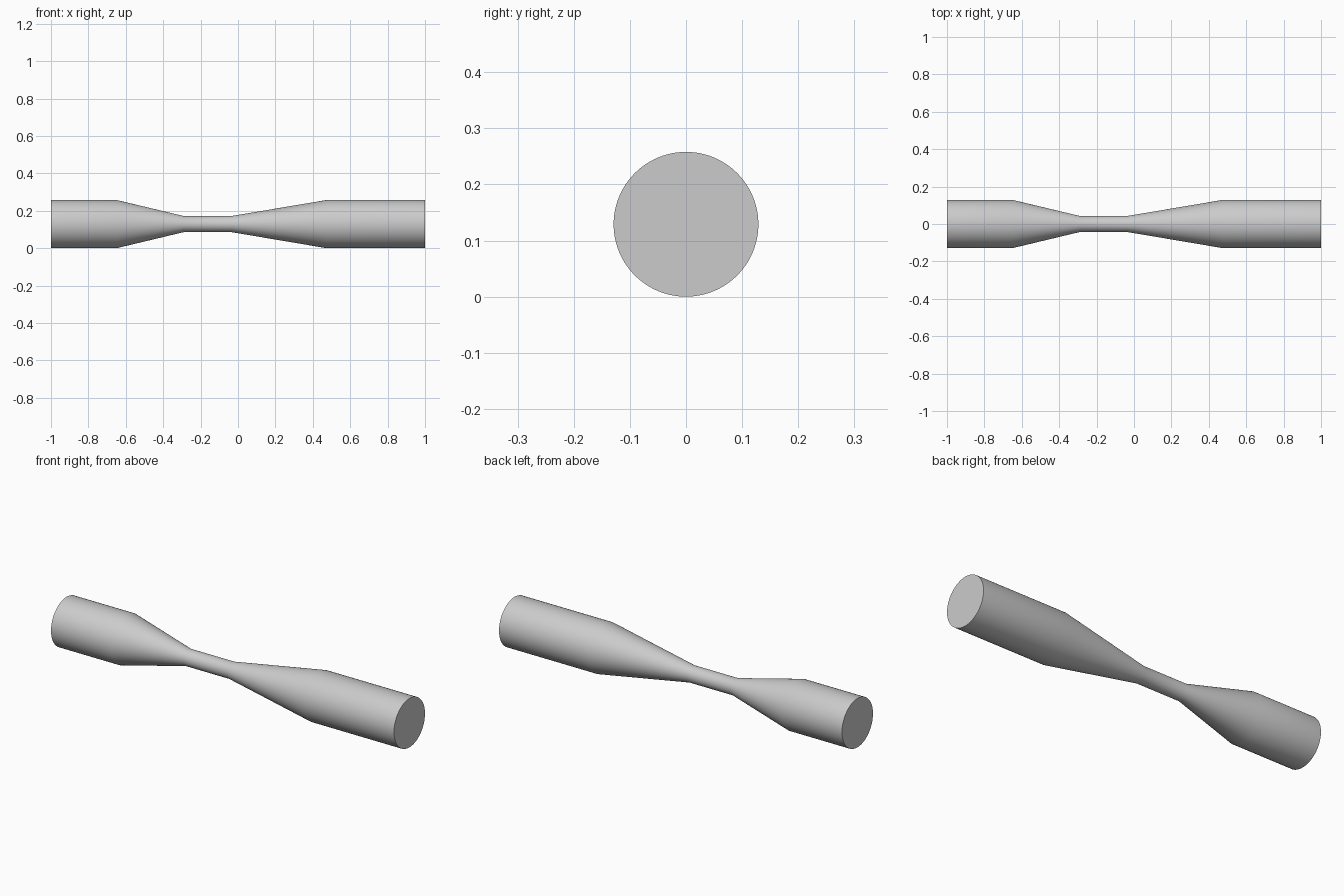
import bpy, bmesh, math

cube = bpy.data.objects.get("Cube")
if cube:
    bpy.data.objects.remove(cube, do_unlink=True)

SIDES = 96
RADIUS = 0.129
THROAT = 0.043

# Single plain grey
grey = bpy.data.materials.new("plain grey")
grey.use_nodes = True
colour = (0.6, 0.6, 0.6, 1)
grey.diffuse_color = colour
grey.node_tree.nodes["Principled BSDF"].inputs["Base Color"].default_value = colour

# Profile along x: inlet, converging cone, throat, diverging cone, outlet
profile = [(-1, RADIUS), (-0.65, RADIUS), (-0.29, THROAT),
           (-0.035, THROAT), (0.475, RADIUS), (1, RADIUS)]

bm = bmesh.new()
rings = []
for x, r in profile:
    angles = [math.tau * i / SIDES for i in range(SIDES)]
    rings.append([bm.verts.new((x, r * math.cos(a), RADIUS + r * math.sin(a)))
                  for a in angles])

# Tube walls
for a, b in zip(rings, rings[1:]):
    for i in range(SIDES):
        j = (i + 1) % SIDES
        bm.faces.new((a[i], a[j], b[j], b[i]))

# Flat end caps
bm.faces.new(rings[0])
bm.faces.new(rings[-1])
bmesh.ops.recalc_face_normals(bm, faces=bm.faces)

mesh = bpy.data.meshes.new("venturi_tube")
bm.to_mesh(mesh)
bm.free()
mesh.materials.append(grey)
tube = bpy.data.objects.new("venturi_tube", mesh)
bpy.context.collection.objects.link(tube)

# Smooth walls, sharp end rims
bpy.ops.object.select_all(action='DESELECT')
tube.select_set(True)
bpy.context.view_layer.objects.active = tube
bpy.ops.object.shade_smooth_by_angle(angle=math.radians(30))
